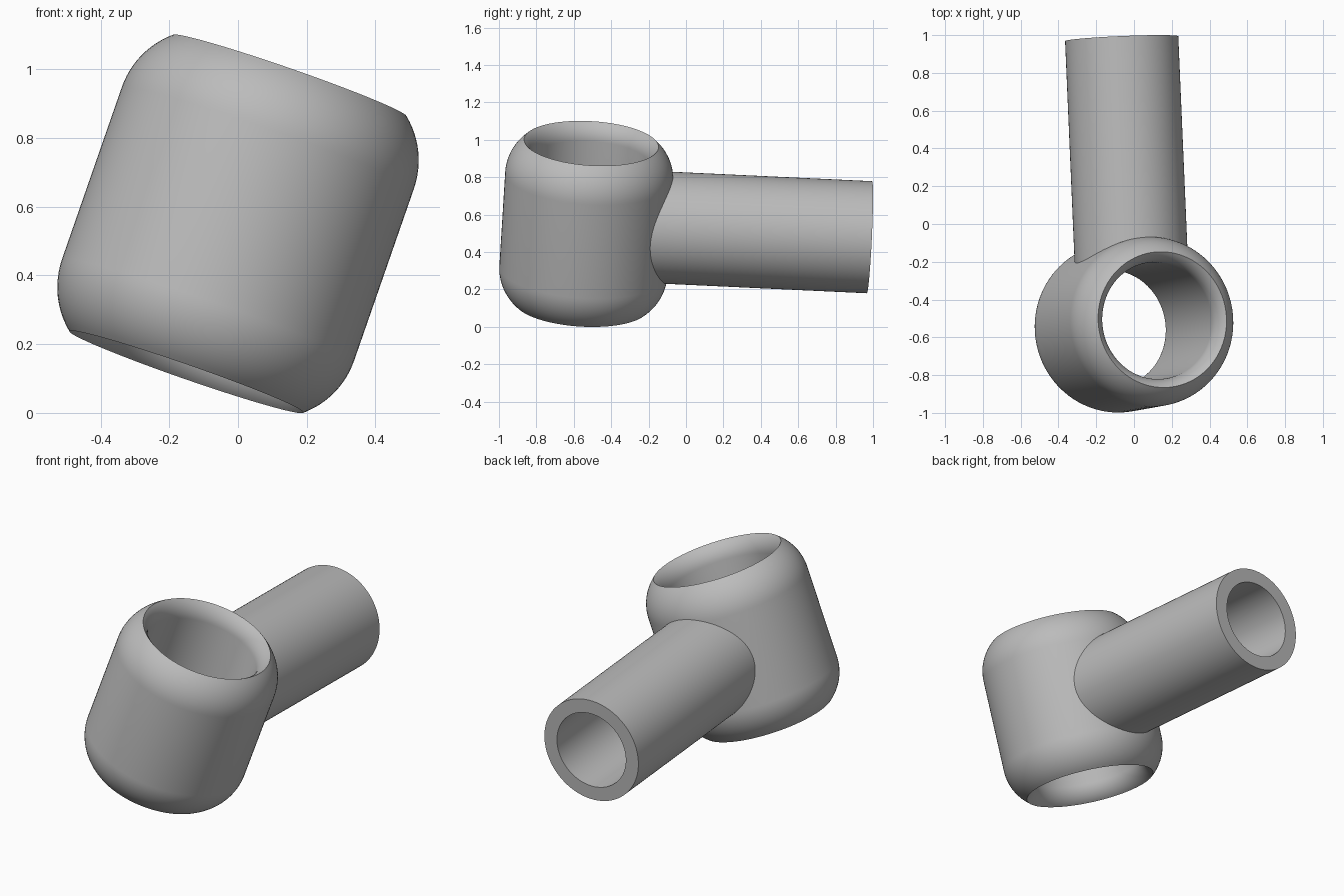
import bpy, bmesh, math
from mathutils import Vector, Matrix

cube = bpy.data.objects.get("Cube")
if cube:
    bpy.data.objects.remove(cube, do_unlink=True)

# Single grey material
grey = bpy.data.materials.new("mid_grey")
grey.use_nodes = True
colour = (0.5, 0.5, 0.5, 1.0)
grey.diffuse_color = colour
grey.node_tree.nodes["Principled BSDF"].inputs["Base Color"].default_value = colour

# Shared placement: the two axes cross at right angles at the head centre
CENTRE = Vector((0.0, -0.533, 0.55))
STEM_AXIS = Vector((-0.043, 1.0, -0.047)).normalized()
lean = Vector((0.328, 0.058, 0.943))
HEAD_AXIS = (lean - STEM_AXIS * lean.dot(STEM_AXIS)).normalized()


def frame(z_axis, y_axis):
    """Placement matrix with local z and y along the given axes."""
    basis = Matrix((y_axis.cross(z_axis), y_axis, z_axis)).transposed()
    return Matrix.Translation(CENTRE) @ basis.to_4x4()


def arc(cx, cz, radius, start, end, steps):
    """Points (r, z) along a circular arc."""
    angles = [start + (end - start) * i / steps for i in range(steps + 1)]
    return [(cx + radius * math.cos(a), cz + radius * math.sin(a)) for a in angles]


def lathe(name, profile, closed, matrix, segments=96):
    """Revolve an (r, z) profile around local z."""
    bm = bmesh.new()
    verts = [bm.verts.new((r, 0, z)) for r, z in profile]
    pairs = list(zip(verts, verts[1:]))
    if closed:
        pairs.append((verts[-1], verts[0]))
    edges = [bm.edges.new(p) for p in pairs]
    bmesh.ops.spin(bm, geom=verts + edges, cent=(0, 0, 0), axis=(0, 0, 1),
                   angle=math.tau, steps=segments, use_duplicate=False)
    bmesh.ops.remove_doubles(bm, verts=bm.verts, dist=1e-5)
    bmesh.ops.recalc_face_normals(bm, faces=bm.faces)
    mesh = bpy.data.meshes.new(name)
    bm.to_mesh(mesh)
    bm.free()
    mesh.materials.append(grey)
    obj = bpy.data.objects.new(name, mesh)
    bpy.context.collection.objects.link(obj)
    obj.matrix_world = matrix
    bpy.ops.object.select_all(action='DESELECT')
    obj.select_set(True)
    bpy.context.view_layer.objects.active = obj
    bpy.ops.object.shade_smooth_by_angle(angle=math.radians(30))
    return obj


# Head ring: rounded shoulder, crisp rim, flared mouth, mirrored top to bottom
HEAD_R, BORE_R, RIM_R, HALF = 0.45, 0.31, 0.36, 0.457
SHOULDER, FLARE = 0.25, 0.12
turn = math.acos(1 - (HEAD_R - RIM_R) / SHOULDER)
flare_turn = math.acos(1 - (RIM_R - BORE_R) / FLARE)
shoulder = arc(HEAD_R - SHOULDER, HALF - SHOULDER * math.sin(turn),
               SHOULDER, 0, turn, 12)
mouth = arc(BORE_R + FLARE, HALF - FLARE * math.sin(flare_turn),
            FLARE, math.pi - flare_turn, math.pi, 10)
upper = shoulder + mouth[1:]
lower = [(r, -z) for r, z in reversed(upper)]
lathe("head_ring", upper + lower, True, frame(HEAD_AXIS, STEM_AXIS))

# Stem: tube rooted in the head wall, with a deep blind socket
ROOT, TIP, FLOOR = 0.325, 1.517, 0.42
stem = [(0, ROOT), (0.3, ROOT), (0.3, TIP), (0.22, TIP), (0.22, FLOOR), (0, FLOOR)]
lathe("stem_tube", stem, False, frame(STEM_AXIS, HEAD_AXIS))
